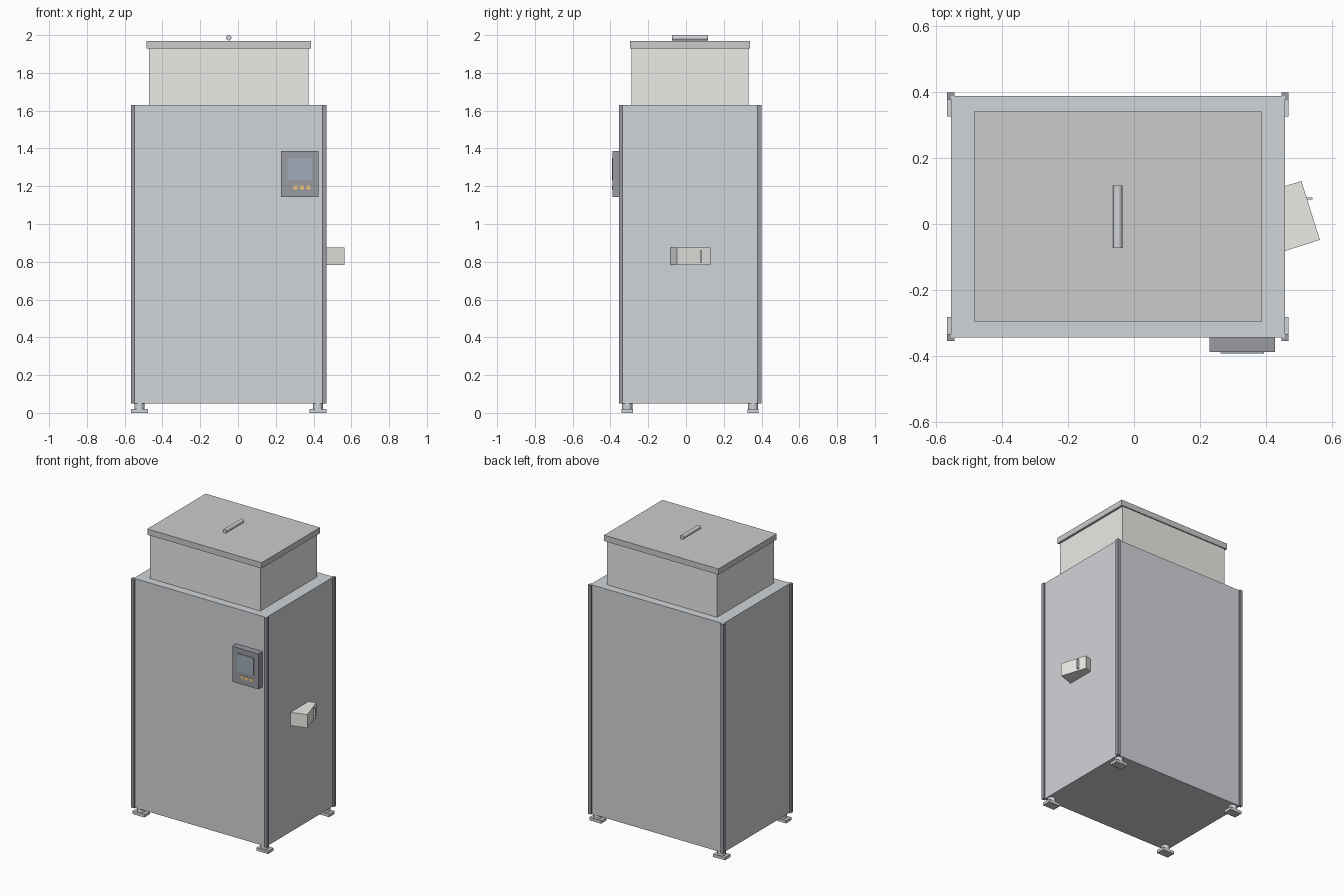
import bpy, bmesh, math
from mathutils import Matrix, Vector

if "Cube" in bpy.data.objects:
    bpy.data.objects.remove(bpy.data.objects["Cube"])


def material(name, rgb):
    m = bpy.data.materials.new(name)
    m.diffuse_color = (*rgb, 1)
    m.use_nodes = True
    m.node_tree.nodes["Principled BSDF"].inputs["Base Color"].default_value = m.diffuse_color
    return m


STEEL = material("steel", (0.64, 0.66, 0.69))
DARK = material("dark_trim", (0.32, 0.33, 0.36))
BEIGE = material("beige", (0.84, 0.83, 0.80))
LIGHT = material("light_grey", (0.79, 0.79, 0.81))
SCREEN = material("screen_blue", (0.35, 0.41, 0.48))
ORANGE = material("orange", (0.87, 0.57, 0.20))


def finish(name, bm, mat):
    bmesh.ops.recalc_face_normals(bm, faces=bm.faces)
    mesh = bpy.data.meshes.new(name)
    bm.to_mesh(mesh)
    bm.free()
    mesh.materials.append(mat)
    ob = bpy.data.objects.new(name, mesh)
    bpy.context.collection.objects.link(ob)
    return ob


def box(name, lo, hi, mat):
    lo, hi = Vector(lo), Vector(hi)
    bm = bmesh.new()
    bmesh.ops.create_cube(bm, size=1, matrix=Matrix.Translation((lo + hi) / 2)
                          @ Matrix.Diagonal((*(hi - lo), 1)))
    return finish(name, bm, mat)


def prism(name, points, z0, z1, mat):
    bm = bmesh.new()
    face = bm.faces.new([bm.verts.new((x, y, z0)) for x, y in points])
    ext = bmesh.ops.extrude_face_region(bm, geom=[face])["geom"]
    bmesh.ops.translate(bm, vec=(0, 0, z1 - z0),
                        verts=[v for v in ext if isinstance(v, bmesh.types.BMVert)])
    return finish(name, bm, mat)


def cylinder(name, centre, r, length, mat, rot=Matrix.Identity(4)):
    bm = bmesh.new()
    bmesh.ops.create_cone(bm, cap_ends=True, segments=24, radius1=r, radius2=r,
                          depth=length, matrix=Matrix.Translation(centre) @ rot)
    for f in bm.faces:
        f.smooth = len(f.verts) == 4
    for e in bm.edges:
        e.smooth = e.calc_face_angle(0) < 0.7
    return finish(name, bm, mat)


CX, CY = -0.049, 0.022      # cabinet centre
HX, HY = 0.506, 0.366       # cabinet half sizes
Z0, Z1 = 0.05, 1.63

# Cabinet
box("cabinet", (CX - HX, CY - HY, Z0), (CX + HX, CY + HY, Z1), STEEL)

# Corner angle trims and levelling feet
T = 0.011
for sx, side in ((-1, "left"), (1, "right")):
    for sy, end in ((-1, "front"), (1, "back")):
        profile = [(HX + T, HY + T), (HX - T, HY + T), (HX - T, HY),
                   (HX, HY), (HX, HY - T), (HX + T, HY - T)]
        prism(f"corner_trim_{end}_{side}",
              [(CX + sx * x, CY + sy * y) for x, y in profile], Z0, Z1, DARK)
        fx, fy = CX + sx * 0.472, CY + sy * 0.333
        box(f"foot_plate_{end}_{side}", (fx - 0.045, fy - 0.03, 0),
            (fx + 0.045, fy + 0.03, 0.02), STEEL)
        cylinder(f"foot_stem_{end}_{side}", (fx, fy, 0.035), 0.027, 0.03, STEEL)

# Hopper, lid and lid handle
box("hopper", (CX - 0.421, CY - 0.31, Z1), (CX + 0.421, CY + 0.31, 1.93), BEIGE)
box("hopper_lid", (CX - 0.436, CY - 0.318, 1.93), (CX + 0.436, CY + 0.318, 1.97), LIGHT)
cylinder("lid_handle", (CX, CY, 1.986), 0.014, 0.19, STEEL,
         Matrix.Rotation(math.pi / 2, 4, "X"))

# Control panel on the front
front = CY - HY
box("control_panel", (0.228, front - 0.044, 1.143), (0.427, front, 1.387), DARK)
box("control_screen", (0.262, front - 0.048, 1.23), (0.393, front - 0.044, 1.35), SCREEN)
for i in range(3):
    x = 0.304 + 0.0345 * i
    box(f"control_button_{i + 1}", (x - 0.011, front - 0.048, 1.183),
        (x + 0.011, front - 0.044, 1.205), ORANGE)

# Slanted outlet chute with its small tab
wall = CX + HX
prism("outlet_chute", [(wall, -0.082), (0.563, -0.048), (0.507, 0.130), (wall, 0.115)],
      0.783, 0.875, BEIGE)
box("chute_tab", (0.51, 0.074, 0.793), (0.54, 0.081, 0.863), STEEL)
